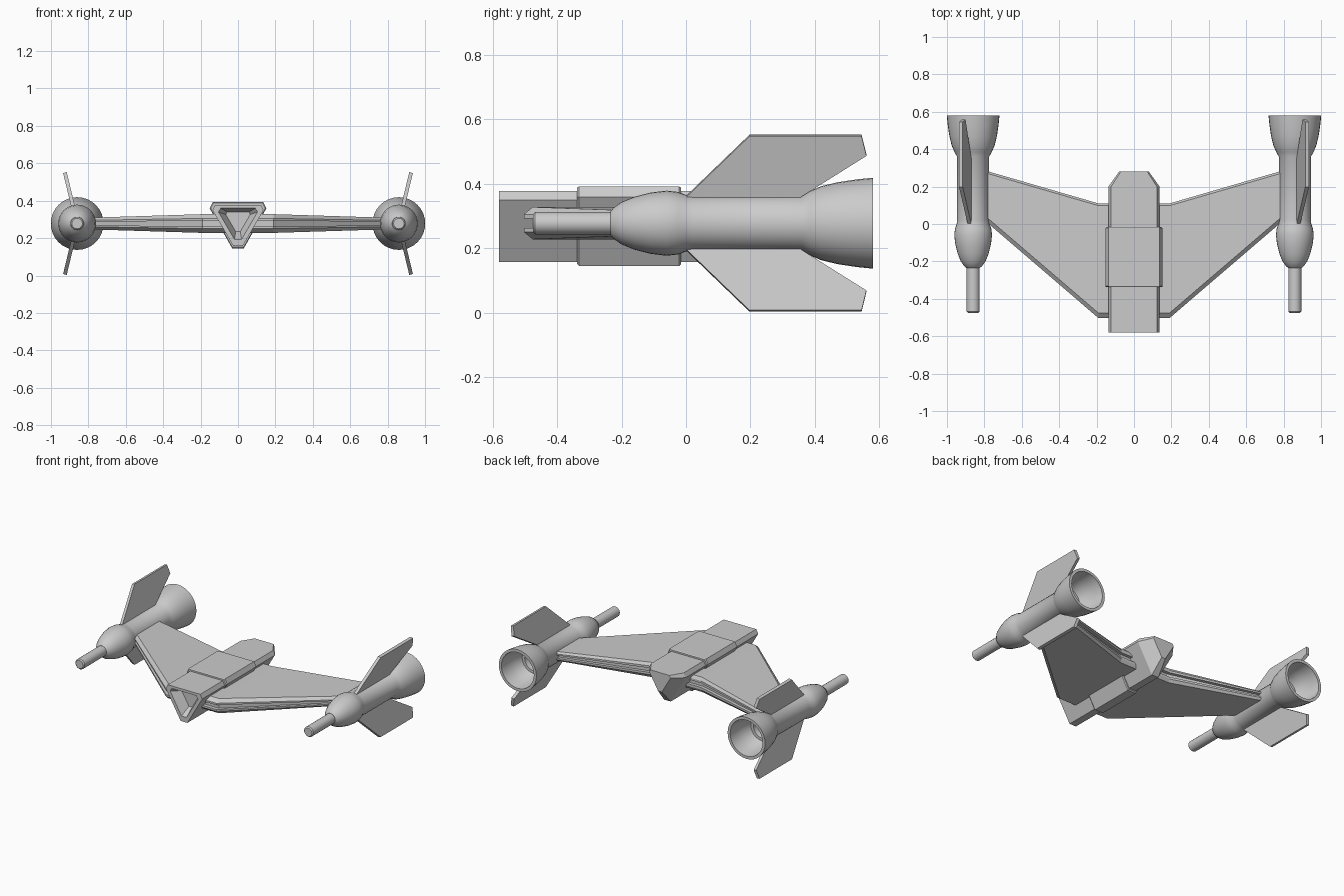
import bpy, bmesh, math
from mathutils import Vector

if "Cube" in bpy.data.objects:
    bpy.data.objects.remove(bpy.data.objects["Cube"])

ZC = 0.278   # height of engine axis and wing mid-plane
XE = 0.86    # engine offset from the centre line


def finish(bm, name, smooth=False):
    bmesh.ops.recalc_face_normals(bm, faces=bm.faces)
    me = bpy.data.meshes.new(name)
    bm.to_mesh(me)
    bm.free()
    ob = bpy.data.objects.new(name, me)
    bpy.context.collection.objects.link(ob)
    if smooth:
        bpy.ops.object.select_all(action='DESELECT')
        ob.select_set(True)
        bpy.context.view_layer.objects.active = ob
        bpy.ops.object.shade_smooth_by_angle(angle=math.radians(35))
    return ob


def loft(rings, name, smooth=False):
    """Skin a list of equal-length closed rings and cap both ends."""
    bm = bmesh.new()
    vs = [[bm.verts.new(p) for p in r] for r in rings]
    n = len(rings[0])
    for a, b in zip(vs, vs[1:]):
        for i in range(n):
            j = (i + 1) % n
            bm.faces.new((a[i], a[j], b[j], b[i]))
    bm.faces.new(vs[0])
    bm.faces.new(vs[-1])
    return finish(bm, name, smooth)


def lathe(profile, x, name, seg=32):
    rings = [[(x + r * math.cos(2 * math.pi * i / seg), y,
               ZC + r * math.sin(2 * math.pi * i / seg)) for i in range(seg)]
             for y, r in profile]
    return loft(rings, name, True)


def keel_section(y, top, side, low, zt, zs, zb, s=1.0, zo=0.305):
    """Flat-topped V section, scaled by s around height zo."""
    pts = [(-top, zt), (top, zt), (side, zs), (low, zb), (-low, zb), (-side, zs)]
    return [(x * s, y, zo + (z - zo) * s) for x, z in pts]


# fuselage with a recessed nose and tapered tail
body = (0.122, 0.137, 0.025, 0.378, 0.35, 0.158)
loft([keel_section(-0.51, *body, s=0.48),
      keel_section(-0.57, *body, s=0.72),
      keel_section(-0.58, *body, s=0.76),
      keel_section(-0.58, *body),
      keel_section(0.20, *body),
      keel_section(0.28, *body, s=0.58, zo=0.378)], "fuselage")

# collar around the fuselage
collar = (0.136, 0.152, 0.031, 0.392, 0.36, 0.145)
loft([keel_section(-0.338, *collar, s=0.96),
      keel_section(-0.332, *collar),
      keel_section(-0.021, *collar),
      keel_section(-0.015, *collar, s=0.96)], "fuselage_collar")


# wing with chamfered edges and a groove running along them
def wing_section(x, yf, yb, h):
    g = 0.3 * h
    half = [(yf + 0.025, g), (yf, g), (yf, 0.55 * h), (yf + 0.027, h),
            (yb - 0.012, h), (yb, 0.6 * h), (yb, g), (yb - 0.022, g)]
    pts = half + [(y, -z) for y, z in reversed(half)]
    return [(x, y, ZC + z) for y, z in pts]


wing_sides = [(0.19, -0.503, 0.11, 0.05), (0.80, 0.02, 0.287, 0.031)]
loft([wing_section(-x, a, b, h) for x, a, b, h in reversed(wing_sides)]
     + [wing_section(*s) for s in wing_sides], "wing")

# engine profiles as (y, radius)
pod = [(-0.235, 0.036), (-0.225, 0.048), (-0.20, 0.066), (-0.16, 0.082),
       (-0.11, 0.095), (-0.06, 0.101), (-0.025, 0.097), (0.0, 0.088),
       (0.02, 0.086), (0.36, 0.086), (0.385, 0.10), (0.42, 0.115),
       (0.47, 0.127), (0.53, 0.136), (0.58, 0.141), (0.58, 0.122),
       (0.52, 0.117), (0.46, 0.105), (0.41, 0.085), (0.41, 0.066), (0.36, 0.06)]
rod = [(-0.475, 0.028), (-0.468, 0.035), (-0.2, 0.035)]

# fin outline as (y, distance from engine axis)
fin = [(-0.02, 0.065), (0.197, 0.28), (0.545, 0.28), (0.56, 0.217),
       (0.36, 0.088), (0.33, 0.065)]
tilt = math.radians(13.5)

for side, sx in (("left", -1), ("right", 1)):
    lathe(pod, sx * XE, side + "_engine")
    lathe(rod, sx * XE, side + "_engine_rod", 20)
    for level, sz in (("upper", 1), ("lower", -1)):
        out = Vector((sx * math.sin(tilt), 0, sz * math.cos(tilt)))
        across = Vector((math.cos(tilt), 0, -sx * sz * math.sin(tilt)))
        base = Vector((sx * XE, 0, ZC))
        rings = [[base + out * r + across * t + Vector((0, y, 0)) for y, r in fin]
                 for t in (-0.01, 0.01)]
        loft(rings, f"{side}_{level}_fin")
